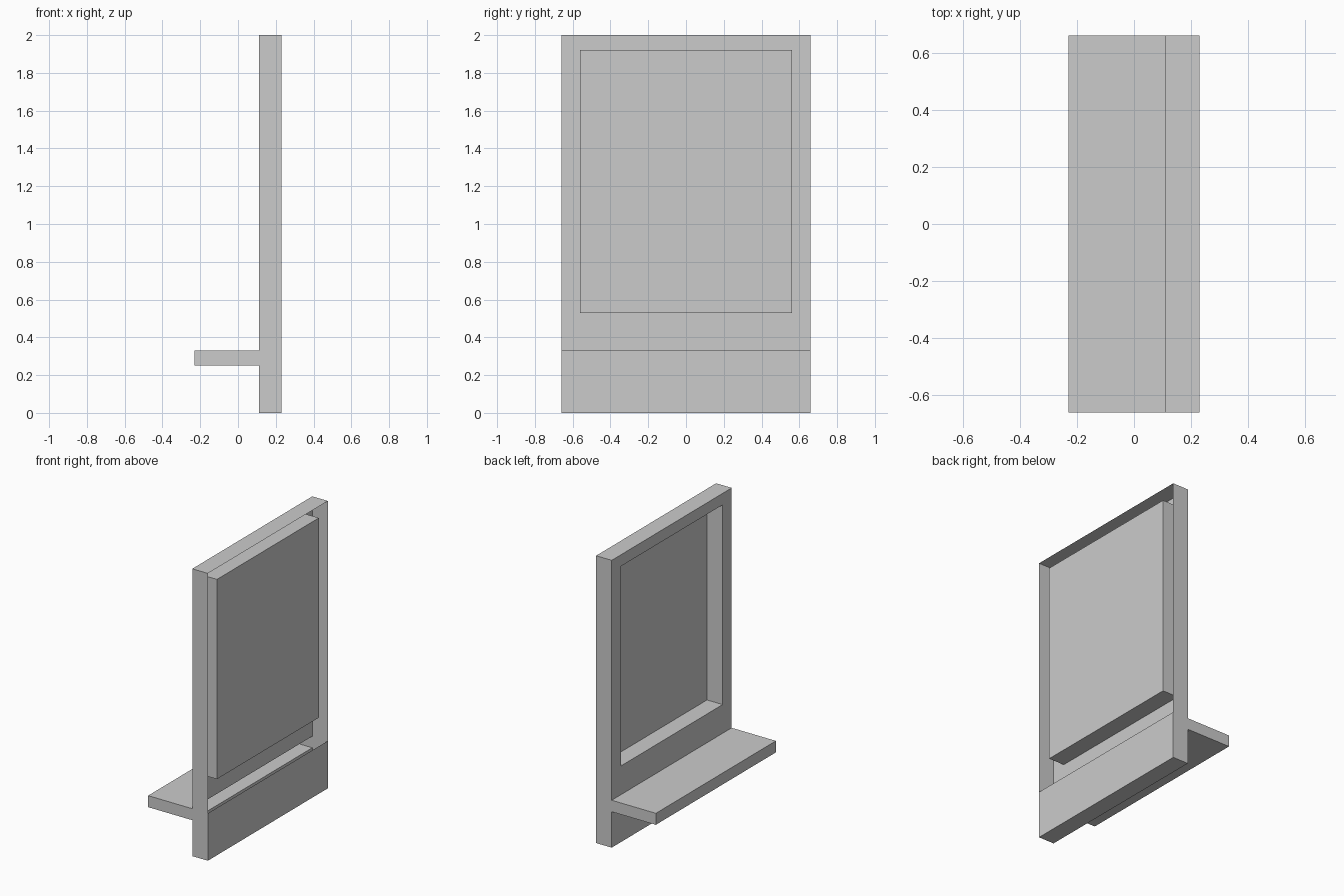
import bpy, bmesh

if "Cube" in bpy.data.objects:
    bpy.data.objects.remove(bpy.data.objects["Cube"])

XF, XB = 0.11, 0.23          # front and back planes of the casing
W, H = 0.66, 2.0             # half width, height
WY, WZ0, WZ1 = 0.56, 0.53, 1.92   # window opening
SX, SZ0, SZ1 = -0.23, 0.25, 0.33  # shelf


def make(name, quads):
    """Build one object from a list of quads."""
    bm = bmesh.new()
    for q in quads:
        bm.faces.new([bm.verts.new(p) for p in q])
    bmesh.ops.remove_doubles(bm, verts=bm.verts, dist=1e-5)
    me = bpy.data.meshes.new(name)
    bm.to_mesh(me)
    bm.free()
    ob = bpy.data.objects.new(name, me)
    bpy.context.collection.objects.link(ob)
    return ob


def x_face(x, y0, y1, z0, z1, s):
    q = [(x, y0, z0), (x, y1, z0), (x, y1, z1), (x, y0, z1)]
    return q if s > 0 else q[::-1]


def y_face(y, x0, x1, z0, z1, s):
    q = [(x0, y, z0), (x1, y, z0), (x1, y, z1), (x0, y, z1)]
    return q if s < 0 else q[::-1]


def z_face(z, x0, x1, y0, y1, s):
    q = [(x0, y0, z), (x1, y0, z), (x1, y1, z), (x0, y1, z)]
    return q if s > 0 else q[::-1]


# thin hollow casing: side walls, top, bottom
make("casing_walls", [
    y_face(-W, XF, XB, 0, H, -1), y_face(W, XF, XB, 0, H, 1),
    z_face(H, XF, XB, -W, W, 1), z_face(0, XF, XB, -W, W, -1)])

# front plate around the window, open behind the shelf
make("front_plate", [
    x_face(XF, -W, W, 0, SZ0, -1),
    x_face(XF, -W, W, SZ1, WZ0, -1), x_face(XF, -W, W, WZ1, H, -1),
    x_face(XF, -W, -WY, WZ0, WZ1, -1), x_face(XF, WY, W, WZ0, WZ1, -1)])

# recessed window tray reaching the back plane
make("window_recess", [
    x_face(XB, -WY, WY, WZ0, WZ1, -1),
    y_face(-WY, XF, XB, WZ0, WZ1, 1), y_face(WY, XF, XB, WZ0, WZ1, -1),
    z_face(WZ0, XF, XB, -WY, WY, 1), z_face(WZ1, XF, XB, -WY, WY, -1)])

# low back panel below the open back
make("lower_back_panel", [x_face(XB, -W, W, 0, SZ1, 1)])

# hollow shelf, open towards the casing
make("shelf", [
    x_face(SX, -W, W, SZ0, SZ1, -1),
    y_face(-W, SX, XF, SZ0, SZ1, -1), y_face(W, SX, XF, SZ0, SZ1, 1),
    z_face(SZ0, SX, XF, -W, W, -1), z_face(SZ1, SX, XF, -W, W, 1)])
